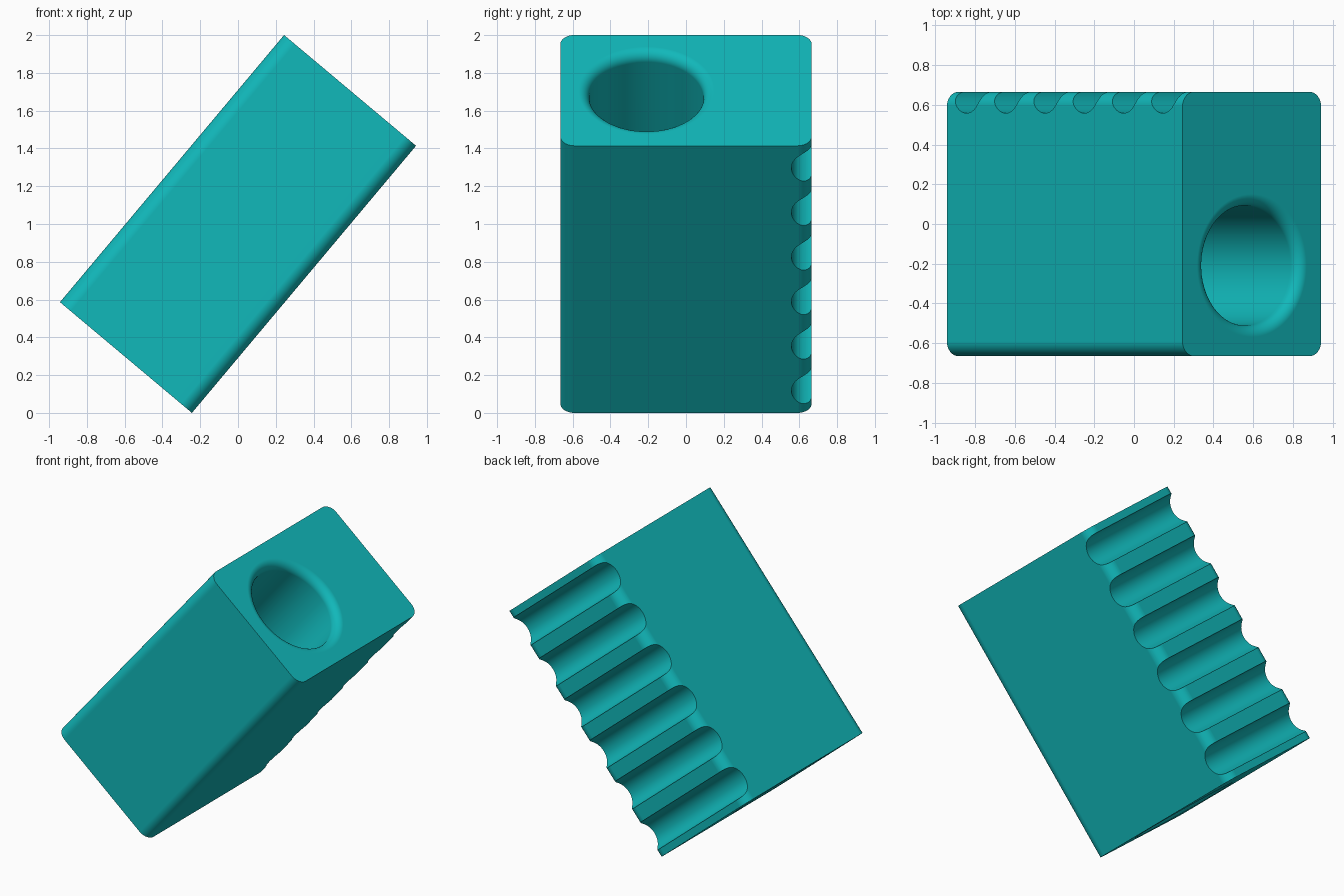
import bpy, bmesh, math
from mathutils import Matrix

if "Cube" in bpy.data.objects:
    bpy.data.objects.remove(bpy.data.objects["Cube"])

W, D, L = 0.912, 1.33, 1.846      # block size before tilting
EDGE_R = 0.075                    # rounded long edges
HOLE_R, RIM_R = 0.302, 0.058      # bore and its rounded rim
HOLE_Y = -D / 2 + W / 2
GROOVE_R, GROOVES = 0.104, 6
TILT = math.radians(40)

teal = bpy.data.materials.new("teal")
teal.diffuse_color = (0.0056, 0.479, 0.491, 1)
teal.use_nodes = True
teal.node_tree.nodes["Principled BSDF"].inputs["Base Color"].default_value = teal.diffuse_color


def finish(bm, name):
    bmesh.ops.recalc_face_normals(bm, faces=bm.faces)
    mesh = bpy.data.meshes.new(name)
    bm.to_mesh(mesh)
    bm.free()
    mesh.materials.append(teal)
    ob = bpy.data.objects.new(name, mesh)
    bpy.context.collection.objects.link(ob)
    return ob


# Block with its four long edges rounded
bm = bmesh.new()
bmesh.ops.create_cube(bm, size=1, matrix=Matrix.Diagonal((W, D, L, 1)))
long_edges = [e for e in bm.edges if abs(e.verts[0].co.z - e.verts[1].co.z) > 0.5]
bmesh.ops.bevel(bm, geom=long_edges, offset=EDGE_R, segments=10, profile=0.5,
                affect='EDGES')
block = finish(bm, "grooved_block")

# Bore cutter: lathed profile flaring at both ends
upper = [(HOLE_R + RIM_R * (1 - math.cos(a)), L / 2 - RIM_R + RIM_R * math.sin(a))
         for a in (math.pi / 2 * i / 10 for i in range(11))]
upper.append((HOLE_R + RIM_R, L / 2 + 0.1))
profile = [(r, -z) for r, z in reversed(upper)] + upper
bm = bmesh.new()
N = 72
rings = [[bm.verts.new((r * math.cos(2 * math.pi * i / N),
                        HOLE_Y + r * math.sin(2 * math.pi * i / N), z))
          for i in range(N)] for r, z in profile]
for a, b in zip(rings, rings[1:]):
    for i in range(N):
        j = (i + 1) % N
        bm.faces.new((a[i], a[j], b[j], b[i]))
bm.faces.new(rings[0])
bm.faces.new(rings[-1])
bore = finish(bm, "bore_cutter")

# Groove cutter: a row of cylinders lying across the back
bm = bmesh.new()
for i in range(GROOVES):
    z = -L / 2 + L / GROOVES * (i + 0.5)
    m = Matrix.Translation((0, D / 2 - 0.003, z)) @ Matrix.Rotation(math.pi / 2, 4, 'Y')
    bmesh.ops.create_cone(bm, cap_ends=True, segments=48, radius1=GROOVE_R,
                          radius2=GROOVE_R, depth=W + 0.4, matrix=m)
grooves = finish(bm, "groove_cutter")

# Cut the bore and grooves
bpy.context.view_layer.objects.active = block
block.select_set(True)
for cutter in (bore, grooves):
    cutter.hide_render = True
    mod = block.modifiers.new("cut", 'BOOLEAN')
    mod.operation = 'DIFFERENCE'
    mod.solver = 'EXACT'
    mod.object = cutter
    bpy.ops.object.modifier_apply(modifier=mod.name)
    bpy.data.objects.remove(cutter)

# Smooth the curves, keep the creases, and tilt the block on its lower edge
bpy.ops.object.shade_smooth_by_angle(angle=math.radians(30))
block.modifiers.new("even_shading", 'WEIGHTED_NORMAL').keep_sharp = True
block.rotation_euler = (0, TILT, 0)
block.location = (0, 0, (W * math.sin(TILT) + L * math.cos(TILT)) / 2)
